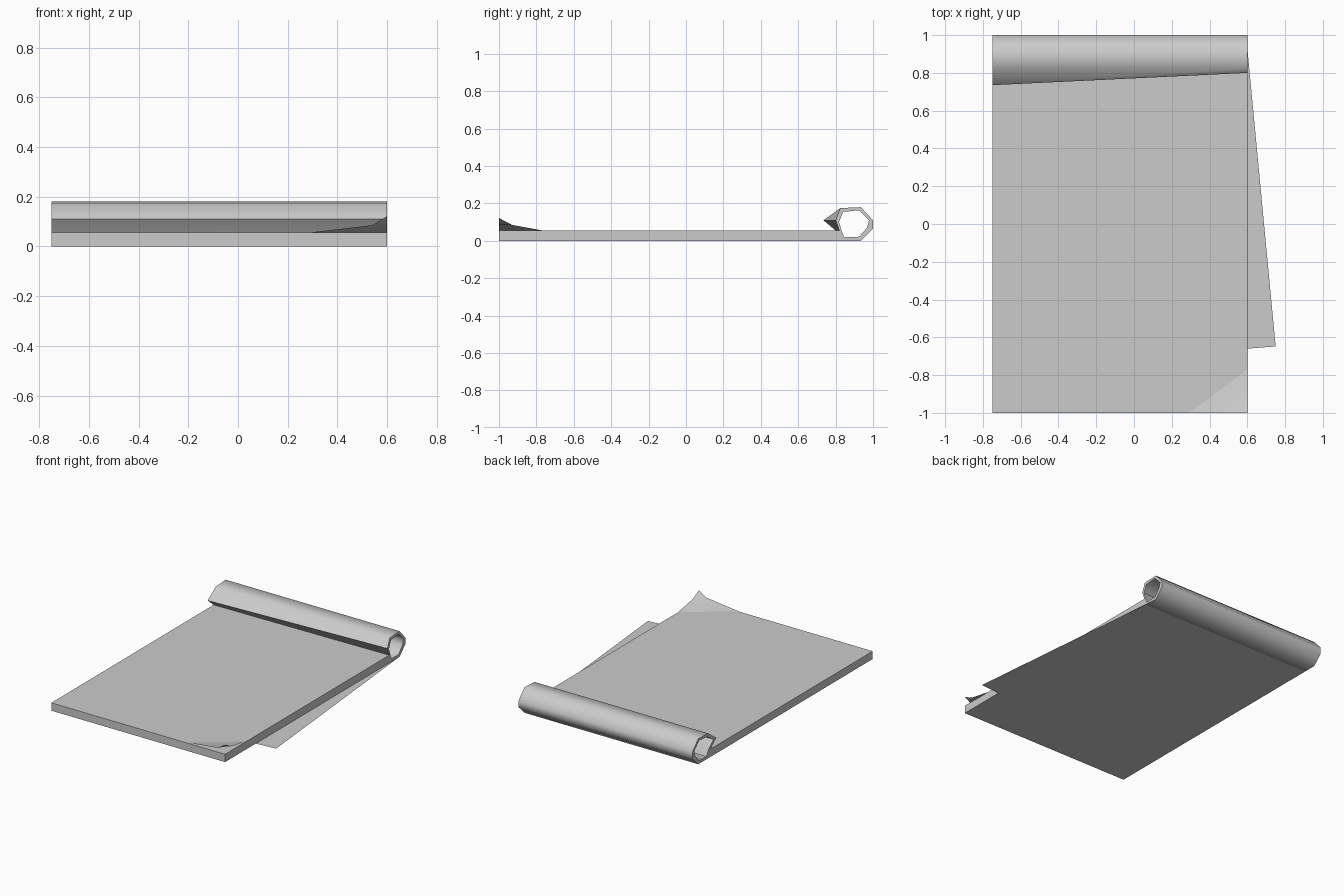
import bpy

cube = bpy.data.objects.get("Cube")
if cube:
    bpy.data.objects.remove(cube, do_unlink=True)

LEFT, RIGHT, TOP = -0.75, 0.6, 0.055

paper = bpy.data.materials.new("paper grey")
paper.use_nodes = True
paper.diffuse_color = (0.6, 0.6, 0.6, 1)
paper.node_tree.nodes["Principled BSDF"].inputs["Base Color"].default_value = (0.6, 0.6, 0.6, 1)


def make(name, verts, faces, smooth=None):
    mesh = bpy.data.meshes.new(name)
    mesh.from_pydata(verts, [], faces)
    mesh.materials.append(paper)
    obj = bpy.data.objects.new(name, mesh)
    bpy.context.collection.objects.link(obj)
    bpy.ops.object.select_all(action='DESELECT')
    obj.select_set(True)
    bpy.context.view_layer.objects.active = obj
    if smooth:
        bpy.ops.object.shade_smooth_by_angle(angle=smooth)
    return obj


def loop(x, profile):
    return [(x, y, z) for y, z in profile]


def bridge(a, b, n):
    """Quads between two closed loops that start at vertex a and b."""
    return [(a + i, a + (i + 1) % n, b + (i + 1) % n, b + i) for i in range(n)]


# Pad of pages, its back end cut to meet the roll
side = [(-1, 0), (-1, TOP), (0.82, TOP), (0.842, 0)]
make("page_pad", loop(LEFT, side) + loop(RIGHT, side),
     bridge(0, 4, 4) + [(3, 2, 1, 0), (4, 5, 6, 7)])

# Rolled back pages: a hollow tube whose front lip widens towards the right end
back_outer = [(0.842, 0), (0.935, 0), (1.0, 0.065), (1.0, 0.11), (0.935, 0.18), (0.825, 0.175)]
back_inner = [(0.845, 0.02), (0.925, 0.022), (0.968, 0.07), (0.978, 0.11), (0.925, 0.163), (0.84, 0.155)]
outer_l = back_outer + [(0.735, 0.11), (0.8, TOP)]
outer_r = back_outer + [(0.8, 0.11), (0.82, TOP)]
inner_l = back_inner + [(0.765, 0.11), (0.82, 0.06)]
inner_r = back_inner + [(0.818, 0.1), (0.832, TOP)]
n = len(outer_l)
verts = loop(LEFT, outer_l) + loop(RIGHT, outer_r) + loop(LEFT, inner_l) + loop(RIGHT, inner_r)
faces = (bridge(n, 0, n) + bridge(2 * n, 3 * n, n)
         + bridge(0, 2 * n, n) + bridge(3 * n, n, n))
make("rolled_pages", verts, faces, smooth=1.1)

# Front corner of the top page curling up
make("curled_corner",
     [(0.29, -1, TOP + 0.001), (0.54, -1, 0.085), (RIGHT, -0.93, 0.085),
      (RIGHT, -0.77, TOP + 0.001), (RIGHT, -1, 0.122)],
     [(0, 1, 2, 3), (1, 4, 2)], smooth=1.1)

# Skewed loose sheet sticking out from under the pad
make("loose_sheet",
     [(RIGHT, 0.93, 0), (RIGHT, -0.66, 0), (0.75, -0.648, 0)], [(0, 1, 2)])
